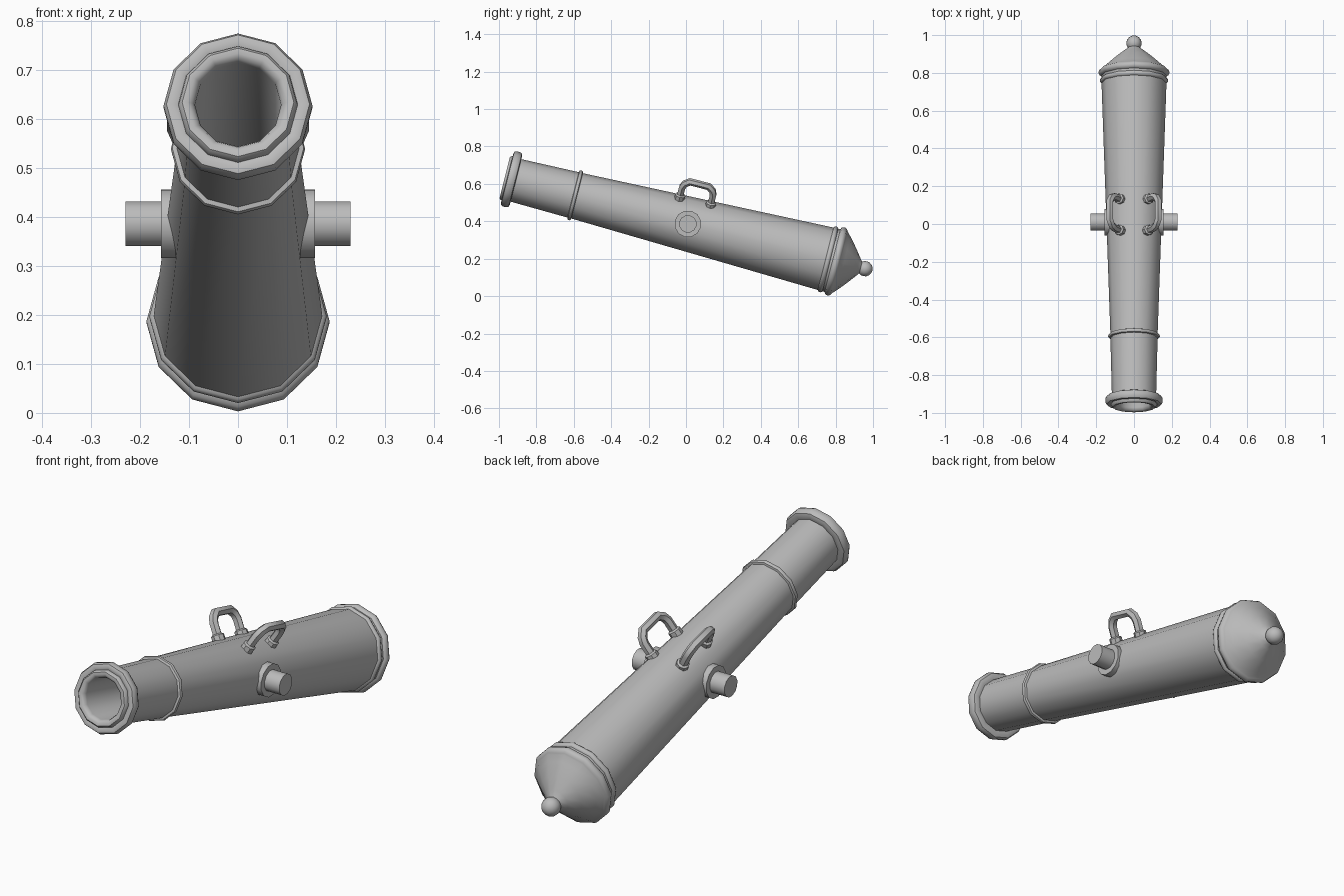
import bpy, bmesh, math
from mathutils import Matrix, Vector

cube = bpy.data.objects.get("Cube")
if cube:
    bpy.data.objects.remove(cube, do_unlink=True)

GREY = 0.5
metal = bpy.data.materials.new("grey metal")
metal.use_nodes = True
metal.diffuse_color = (GREY, GREY, GREY, 1)
metal.node_tree.nodes["Principled BSDF"].inputs["Base Color"].default_value = (GREY, GREY, GREY, 1)

# Barrel space: y runs along the bore towards the breech, origin at the trunnions
TILT = Matrix.Translation((0, 0.01, 0.386)) @ Matrix.Rotation(math.radians(-14.2), 4, 'X')


def add_object(name, mesh, matrix):
    obj = bpy.data.objects.new(name, mesh)
    bpy.context.collection.objects.link(obj)
    mesh.materials.clear()
    mesh.materials.append(metal)
    mesh.transform(TILT @ matrix)
    bpy.ops.object.select_all(action='DESELECT')
    obj.select_set(True)
    bpy.context.view_layer.objects.active = obj
    bpy.ops.object.shade_smooth_by_angle(angle=math.radians(42))
    return obj


def revolve(name, profile, matrix=Matrix(), sides=12):
    """Turn (distance, radius) points around the y axis."""
    bm = bmesh.new()
    verts = [bm.verts.new((0, y, r)) for y, r in profile]
    edges = [bm.edges.new(pair) for pair in zip(verts, verts[1:])]
    bmesh.ops.spin(bm, geom=verts + edges, cent=(0, 0, 0), axis=(0, 1, 0),
                   angle=math.tau, steps=sides, use_merge=False)
    bmesh.ops.remove_doubles(bm, verts=bm.verts, dist=0.0005)
    bmesh.ops.recalc_face_normals(bm, faces=bm.faces)
    mesh = bpy.data.meshes.new(name)
    bm.to_mesh(mesh)
    bm.free()
    return add_object(name, mesh, matrix)


def band(start, end, inner, outer):
    """Rounded moulding standing proud of the barrel."""
    bevel = (end - start) * 0.25
    return [(start, inner), (start + bevel / 2, outer - bevel / 2), (start + bevel * 1.5, outer),
            (end - bevel * 1.5, outer), (end - bevel / 2, outer - bevel / 2), (end, inner)]


# Barrel with bore, muzzle swell, reinforcing bands and conical breech
bore = [(0.5, 0), (0.5, 0.088), (-0.99, 0.088)]
muzzle = [(-1.003, 0.093), (-1.01, 0.103), (-1.01, 0.114), (-1.003, 0.12), (-0.992, 0.122),
          (-0.997, 0.135), (-0.994, 0.146), (-0.982, 0.152), (-0.964, 0.152),
          (-0.952, 0.146), (-0.948, 0.134), (-0.95, 0.117)]
breech = [(0.84, 0.168), (0.86, 0.147), (0.90, 0.1), (0.935, 0.055), (0.95, 0.035), (0.965, 0.022), (0.98, 0)]
revolve("barrel", bore + muzzle + band(-0.633, -0.611, 0.125, 0.137)
        + band(0.76, 0.786, 0.172, 0.181) + band(0.798, 0.836, 0.174, 0.187) + breech)

# Breech knob
knob = [(0.977 - 0.041 * math.cos(a * math.pi / 8), 0.041 * math.sin(a * math.pi / 8)) for a in range(9)]
revolve("breech_knob", knob)

# Side-dependent parts
for side, label in ((1, "left"), (-1, "right")):
    # Trunnion with its shoulder
    revolve(label + "_trunnion",
            [(0.1, 0), (0.1, 0.072), (0.157, 0.072), (0.157, 0.047), (0.23, 0.047), (0.23, 0)],
            Matrix.Rotation(-side * math.pi / 2, 4, 'Z'))

    # Lifting handle, leaning outwards around the barrel
    lean = Matrix.Rotation(side * math.radians(30), 4, 'Y') @ Matrix.Translation((0, 0.008, 0))
    half = [(0.085, 0.135), (0.085, 0.212), (0.076, 0.235), (0.052, 0.255)]
    path = [(-y, z) for y, z in half] + half[::-1]
    curve = bpy.data.curves.new("handle_path", 'CURVE')
    curve.dimensions = '3D'
    curve.bevel_depth = 0.02
    curve.bevel_resolution = 1
    curve.use_fill_caps = True
    spline = curve.splines.new('POLY')
    spline.points.add(len(path) - 1)
    for point, (y, z) in zip(spline.points, path):
        point.co = (0, y, z, 1)
    helper = bpy.data.objects.new("handle_path", curve)
    mesh = bpy.data.meshes.new_from_object(helper)
    bpy.data.objects.remove(helper)
    bpy.data.curves.remove(curve)
    add_object(label + "_handle", mesh, lean)

    # Collars where the handle meets the barrel
    for y, end in ((-0.085, "front"), (0.085, "back")):
        revolve(f"{label}_handle_{end}_collar",
                [(0.13, 0), (0.13, 0.028), (0.161, 0.028), (0.167, 0.02), (0.167, 0)],
                lean @ Matrix.Translation((0, y, 0)) @ Matrix.Rotation(math.pi / 2, 4, 'X'), sides=8)
